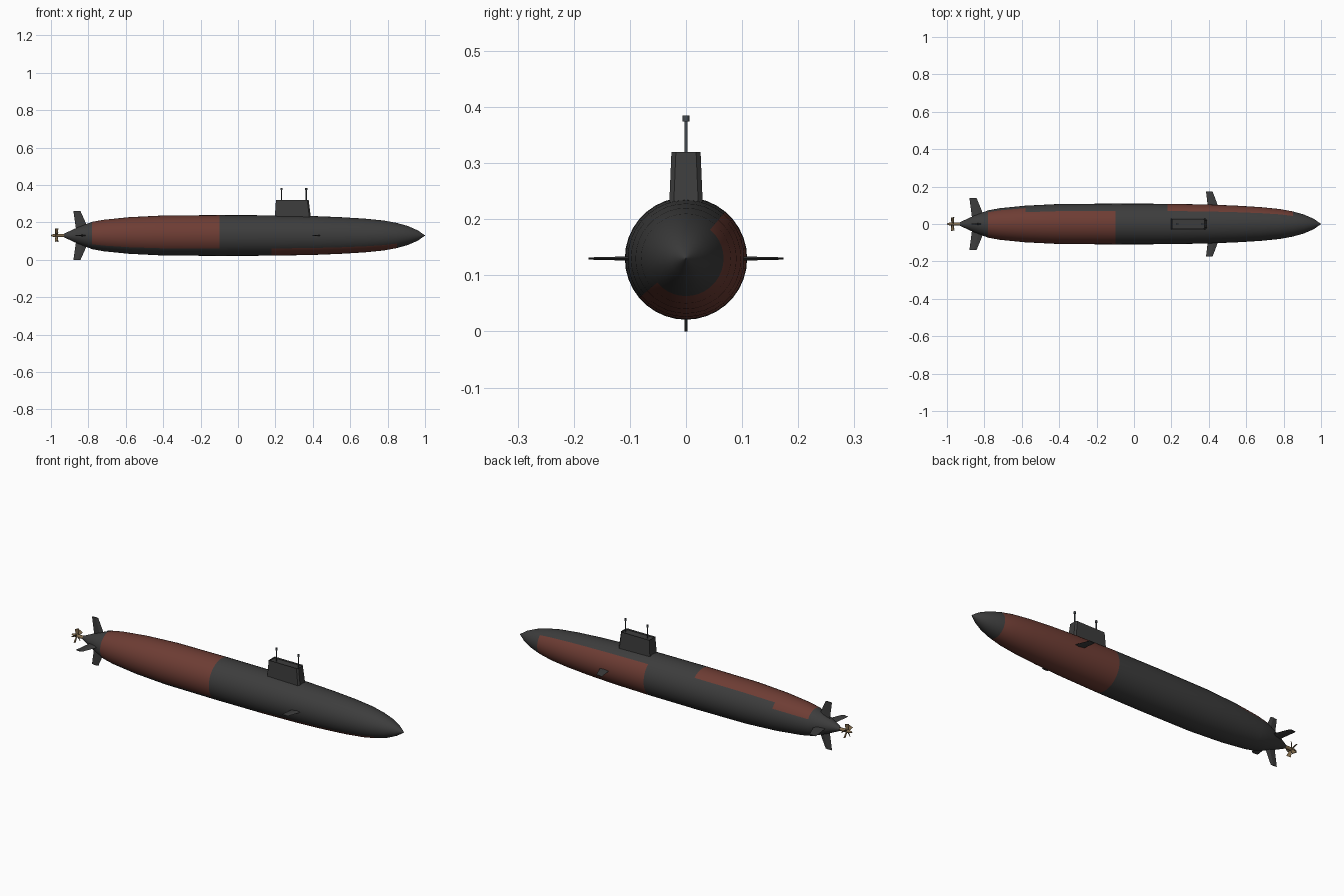
import bpy, bmesh, math
from mathutils import Matrix, Vector

if "Cube" in bpy.data.objects:
    bpy.data.objects.remove(bpy.data.objects["Cube"], do_unlink=True)

AXIS_Z = 0.13


def material(name, rgb):
    m = bpy.data.materials.new(name)
    m.use_nodes = True
    m.diffuse_color = (*rgb, 1)
    bsdf = m.node_tree.nodes["Principled BSDF"]
    bsdf.inputs["Base Color"].default_value = (*rgb, 1)
    bsdf.inputs["Roughness"].default_value = 0.7
    return m


GREY = material("dark grey", (0.046, 0.046, 0.046))
RED = material("rust red", (0.155, 0.046, 0.034))
STEEL = material("mast steel", (0.06, 0.07, 0.08))
BRONZE = material("bronze", (0.22, 0.15, 0.075))


def finish(bm, name, mats, smooth=None):
    bmesh.ops.recalc_face_normals(bm, faces=bm.faces)
    mesh = bpy.data.meshes.new(name)
    bm.to_mesh(mesh)
    bm.free()
    obj = bpy.data.objects.new(name, mesh)
    bpy.context.collection.objects.link(obj)
    for m in mats:
        mesh.materials.append(m)
    if smooth:
        bpy.ops.object.select_all(action="DESELECT")
        bpy.context.view_layer.objects.active = obj
        obj.select_set(True)
        bpy.ops.object.shade_smooth_by_angle(angle=math.radians(smooth))
    return obj


def lathe(profile, sides):
    """Revolve (x, radius) pairs around the hull axis."""
    bm = bmesh.new()
    rings = []
    for x, r in profile:
        ring = []
        for i in range(sides):
            a = math.tau * i / sides
            ring.append(bm.verts.new((x, r * math.cos(a), AXIS_Z + r * math.sin(a))))
        rings.append(ring)
    for a, b in zip(rings, rings[1:]):
        for i in range(sides):
            j = (i + 1) % sides
            bm.faces.new((a[i], a[j], b[j], b[i]))
    bm.faces.new(rings[0])
    bm.faces.new(rings[-1])
    return bm


def loft(bottom, top):
    """Closed solid between two matching outlines."""
    bm = bmesh.new()
    lo = [bm.verts.new(p) for p in bottom]
    hi = [bm.verts.new(p) for p in top]
    n = len(lo)
    for i in range(n):
        j = (i + 1) % n
        bm.faces.new((lo[i], lo[j], hi[j], hi[i]))
    bm.faces.new(lo)
    bm.faces.new(hi)
    return bm


# Hull with two painted areas
hull_profile = [(-0.93, 0.010), (-0.86, 0.042), (-0.78, 0.073), (-0.72, 0.084),
                (-0.58, 0.098), (-0.40, 0.107), (-0.10, 0.109), (0.18, 0.108),
                (0.40, 0.104), (0.55, 0.098), (0.68, 0.090), (0.78, 0.080),
                (0.85, 0.067), (0.91, 0.050), (0.96, 0.028), (1.0, 0.001)]
bm = lathe(hull_profile, 36)
for f in bm.faces:
    c = f.calc_center_median()
    angle = math.degrees(math.atan2(c.z - AXIS_Z, c.y)) % 360
    upper_edge = 30 if c.x < -0.58 else 50
    aft = -0.78 < c.x < -0.10 and upper_edge < angle < 220
    fore = 0.18 < c.x < 0.85 and not 50 < angle < 220
    f.material_index = 1 if aft or fore else 0
finish(bm, "hull", [GREY, RED], 25)


# Sail with a shallow recess in its top
def sail_outline(aft, fore, half, z):
    cut = 0.008
    return [(aft, -half, z), (fore - cut, -half, z), (fore, -half + cut, z),
            (fore, half - cut, z), (fore - cut, half, z), (aft, half, z)]


bm = loft(sail_outline(0.195, 0.393, 0.031, 0.20),
          sail_outline(0.203, 0.378, 0.026, 0.32))
lid = max(bm.faces, key=lambda f: f.calc_center_median().z)
bmesh.ops.inset_region(bm, faces=[lid], thickness=0.005)
bmesh.ops.translate(bm, verts=lid.verts, vec=(0, 0, -0.008))
finish(bm, "sail", [GREY])

# Masts with small heads
for name, x in (("aft_mast", 0.232), ("fore_mast", 0.365)):
    bm = bmesh.new()
    for radius, low, high in ((0.003, 0.30, 0.376), (0.006, 0.374, 0.385)):
        bmesh.ops.create_cone(bm, cap_ends=True, segments=10, radius1=radius,
                              radius2=radius, depth=high - low,
                              matrix=Matrix.Translation((x, 0, (low + high) / 2)))
    finish(bm, name, [STEEL], 40)


# Fins: thin diamond sections, tapered and swept, turned about the hull axis
def fin(name, root, tip, inner, outer, thick, turn):
    def section(span, dist, t):
        aft, fore = span
        mid = aft + (fore - aft) * 0.6
        pts = [(aft, dist, 0), (mid, dist, -t), (fore, dist, 0), (mid, dist, t)]
        rot = Matrix.Rotation(turn, 4, "X")
        return [rot @ Vector(p) + Vector((0, 0, AXIS_Z)) for p in pts]
    finish(loft(section(root, inner, thick), section(tip, outer, thick / 2)),
           name, [GREY])


for i, side in enumerate(("left", "upper", "right", "lower")):
    turn = math.pi / 2 * i
    reach = 0.13 if i % 2 else 0.14
    fin(side + "_stern_fin", (-0.865, -0.795), (-0.88, -0.842), 0.025, reach, 0.005, turn)
    if i % 2 == 0:
        fin(side + "_bow_plane", (0.395, 0.452), (0.385, 0.42), 0.09, 0.174, 0.004, turn)

# Propeller hub and pitched blades
finish(lathe([(-1.0, 0.003), (-0.985, 0.008), (-0.95, 0.009), (-0.92, 0.008)], 12),
       "propeller_hub", [BRONZE], 40)
BLADES = 5
for i in range(BLADES):
    bm = bmesh.new()
    bmesh.ops.create_cube(bm, size=1)
    for v in bm.verts:
        chord = 0.022 if v.co.z > 0 else 0.012
        v.co = Vector((v.co.x * chord, v.co.y * 0.003, 0.021 + v.co.z * 0.032))
    place = (Matrix.Translation((-0.97, 0, AXIS_Z))
             @ Matrix.Rotation(math.tau * i / BLADES, 4, "X")
             @ Matrix.Rotation(math.radians(40), 4, "Z"))
    bmesh.ops.transform(bm, matrix=place, verts=bm.verts)
    finish(bm, f"propeller_blade_{i + 1}", [BRONZE])
